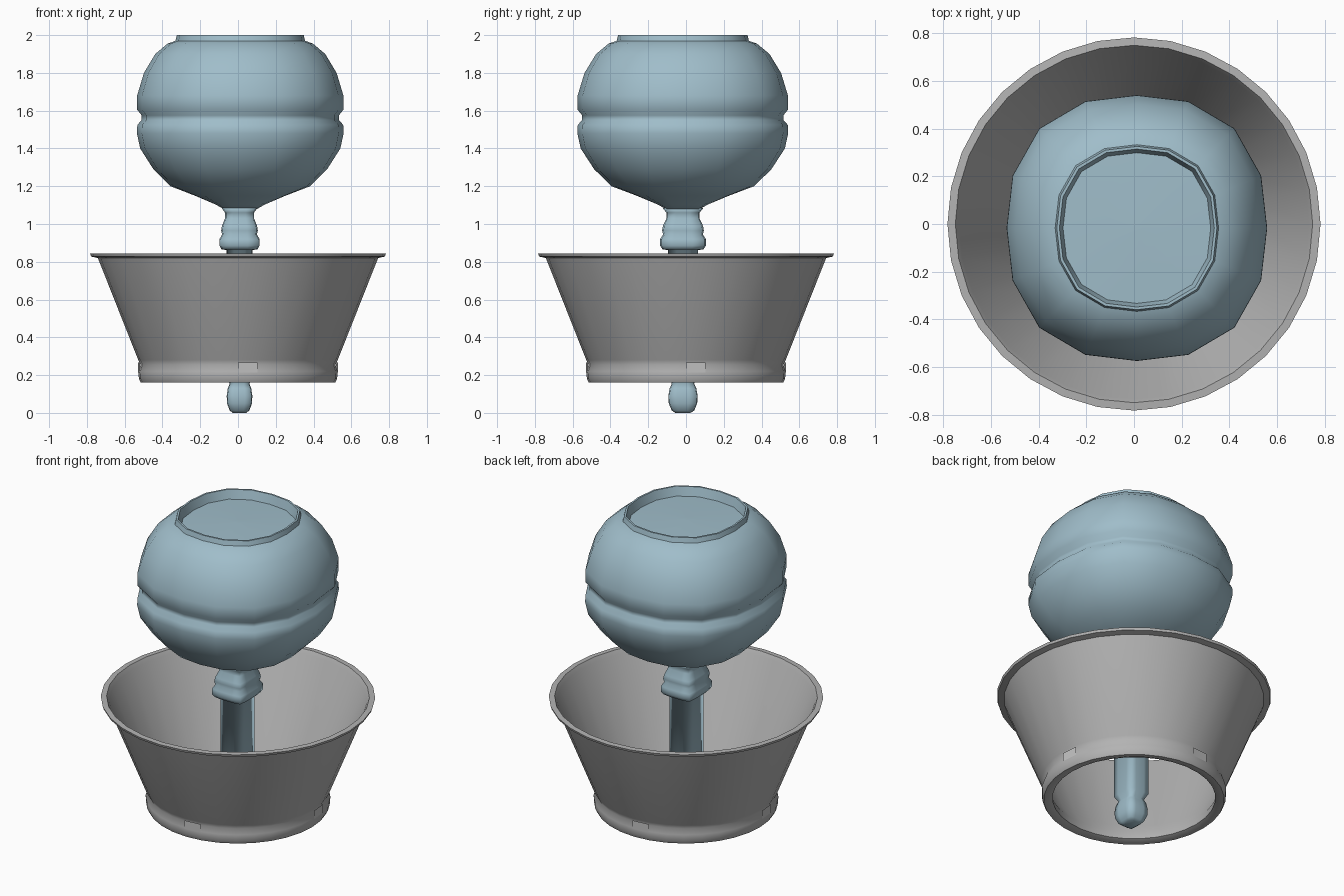
import bpy, bmesh, math

if "Cube" in bpy.data.objects:
    bpy.data.objects.remove(bpy.data.objects["Cube"])


def material(name, rgb):
    m = bpy.data.materials.new(name)
    m.use_nodes = True
    col = (*rgb, 1)
    m.diffuse_color = col
    m.node_tree.nodes["Principled BSDF"].inputs["Base Color"].default_value = col
    return m


blue = material("pale blue", (0.35, 0.51, 0.59))
grey = material("warm grey", (0.45, 0.45, 0.45))
light_grey = material("light grey", (0.54, 0.54, 0.54))


def ring_point(angle, r, power):
    """Point on a rounded square; power 2 is a circle."""
    c, s = math.cos(angle), math.sin(angle)
    k = r / (abs(c) ** power + abs(s) ** power) ** (1 / power)
    return k * c, k * s


def lathe(name, profile, mat, sides, power=2, stretch=1, centre=(0, 0),
          loop=False, caps=False, crease=None):
    """Loft (radius, height[, power]) rings into one surface."""
    bm = bmesh.new()
    rings = []
    for r, z, *p in profile:
        ring = []
        for i in range(sides):
            x, y = ring_point(math.tau * i / sides, r, p[0] if p else power)
            ring.append(bm.verts.new((x + centre[0], y * stretch + centre[1], z)))
        rings.append(ring)
    pairs = list(zip(rings, rings[1:]))
    if loop:
        pairs.append((rings[-1], rings[0]))
    for a, b in pairs:
        for i in range(sides):
            j = (i + 1) % sides
            bm.faces.new((a[i], a[j], b[j], b[i]))
    if caps:
        bm.faces.new(rings[0][::-1])
        bm.faces.new(rings[-1])
    bmesh.ops.recalc_face_normals(bm, faces=bm.faces)
    mesh = bpy.data.meshes.new(name)
    bm.to_mesh(mesh)
    bm.free()
    mesh.materials.append(mat)
    ob = bpy.data.objects.new(name, mesh)
    bpy.context.collection.objects.link(ob)
    bpy.ops.object.select_all(action="DESELECT")
    ob.select_set(True)
    bpy.context.view_layer.objects.active = ob
    if crease:
        bpy.ops.object.shade_smooth_by_angle(angle=math.radians(crease))
    else:
        bpy.ops.object.shade_smooth()
    return ob


# Open flared bowl with a rolled foot and a thin lip
lathe("bowl", [
    (0.465, 0.17), (0.49, 0.16), (0.515, 0.16), (0.525, 0.18), (0.527, 0.22),
    (0.515, 0.255), (0.528, 0.28), (0.742, 0.82), (0.778, 0.828), (0.783, 0.843),
    (0.75, 0.845), (0.735, 0.82), (0.51, 0.28), (0.475, 0.22)],
    grey, 32, loop=True, crease=50)

# Square stem with the knob below and the stepped collar above
centre = (0.008, -0.016)
lathe("stem", [
    (0.035, 0.0), (0.052, 0.012), (0.066, 0.05), (0.068, 0.09), (0.062, 0.13),
    (0.052, 0.155), (0.07, 0.19), (0.07, 0.862), (0.095, 0.866), (0.106, 0.885),
    (0.106, 0.92), (0.092, 0.945), (0.097, 0.965), (0.093, 0.99), (0.077, 1.03),
    (0.077, 1.06), (0.095, 1.085)],
    blue, 16, power=10, stretch=1.14, centre=centre, caps=True)

# Faceted globe with a waist groove and a shallow recessed top
lathe("globe", [
    (0.09, 1.08, 8), (0.13, 1.103, 5), (0.24, 1.15, 3), (0.37, 1.2), (0.46, 1.29),
    (0.53, 1.4), (0.547, 1.48), (0.545, 1.525), (0.522, 1.55), (0.522, 1.575),
    (0.546, 1.605), (0.546, 1.68), (0.51, 1.8), (0.45, 1.9), (0.385, 1.955),
    (0.343, 1.97), (0.336, 2.0), (0.325, 2.0), (0.31, 1.945), (0.02, 1.955)],
    blue, 16, power=2.4, stretch=1.02, centre=(0.012, -0.017), caps=True, crease=55)

# Small light plates around the foot of the bowl
for k, side in enumerate(("front", "left", "back", "right")):
    verts = []
    for r, z in ((0.530, 0.215), (0.530, 0.268)):
        for t in (0, 1):
            a = math.tau * (k / 4 + t / 32) - math.pi / 2
            verts.append((r * math.cos(a), r * math.sin(a), z))
    mesh = bpy.data.meshes.new(side + "_plate")
    mesh.from_pydata(verts, [], [(0, 1, 3, 2)])
    mesh.materials.append(light_grey)
    bpy.context.collection.objects.link(bpy.data.objects.new(side + "_plate", mesh))
